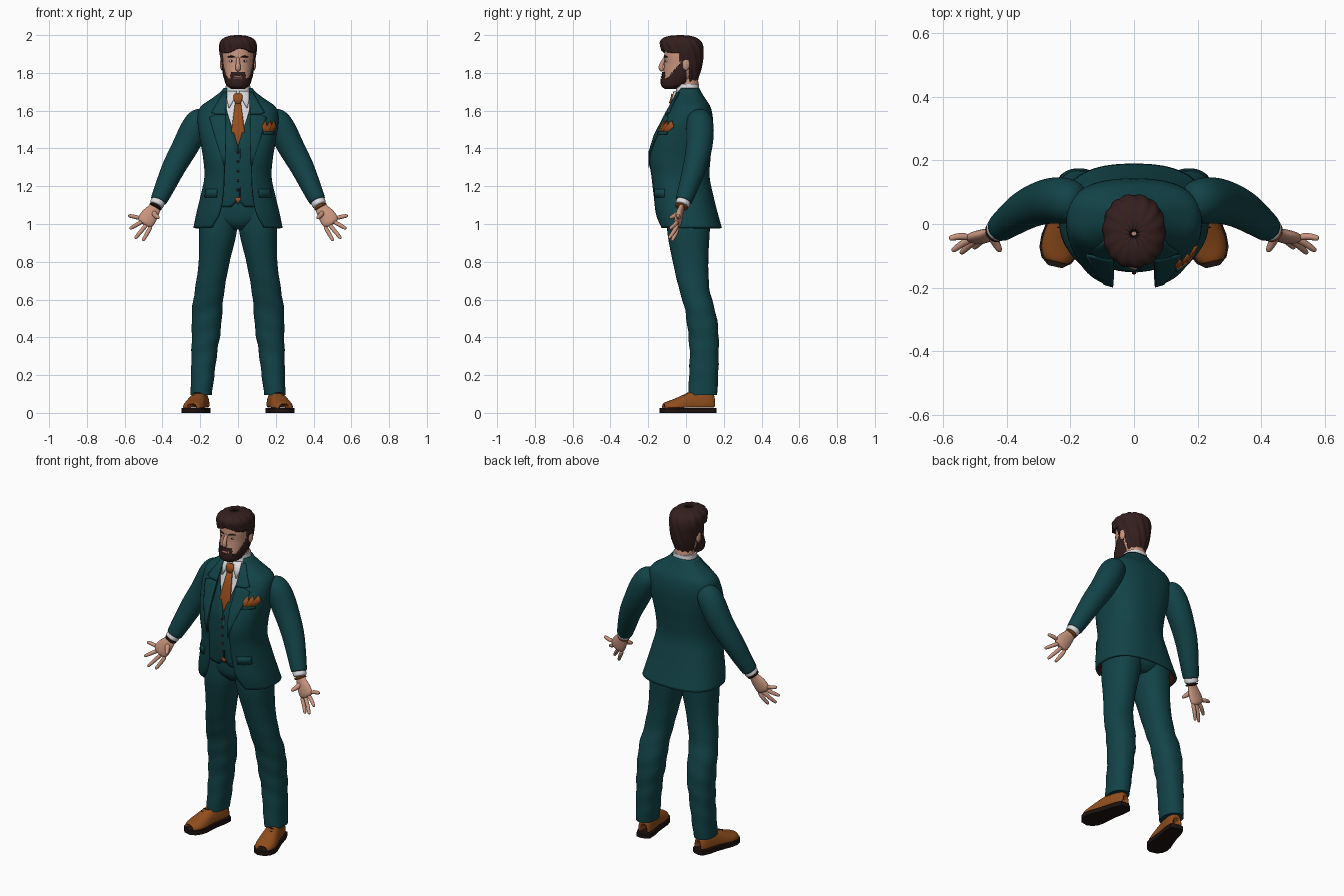
import bpy, bmesh
from math import sin, cos, pi, asin, radians
from mathutils import Vector, Matrix

if "Cube" in bpy.data.objects:
    bpy.data.objects.remove(bpy.data.objects["Cube"])


def material(name, *rgb):
    m = bpy.data.materials.new(name)
    m.use_nodes = True
    m.diffuse_color = (*rgb, 1)
    m.node_tree.nodes["Principled BSDF"].inputs["Base Color"].default_value = (*rgb, 1)
    return m


teal = material("teal cloth", .006, .056, .064)
white = material("white shirt", .72, .72, .75)
rust = material("rust silk", .32, .075, .012)
leather = material("tan leather", .28, .075, .012)
skin = material("skin", .58, .3, .21)
brown = material("dark brown hair", .034, .014, .013)
sole_dark = material("dark sole", .012, .006, .005)
maroon = material("maroon lining", .045, .007, .006)
lip = material("lip", .36, .13, .1)


def build(name, bm, mats, thick=0, smooth=2, angle=45):
    """Turn a bmesh into a smooth-shaded object."""
    me = bpy.data.meshes.new(name)
    bm.to_mesh(me)
    bm.free()
    ob = bpy.data.objects.new(name, me)
    bpy.context.collection.objects.link(ob)
    for m in mats:
        me.materials.append(m)
    if thick:
        mod = ob.modifiers.new("thickness", 'SOLIDIFY')
        mod.thickness = thick
        mod.material_offset = len(mats) - 1
    bpy.ops.object.select_all(action='DESELECT')
    ob.select_set(True)
    bpy.context.view_layer.objects.active = ob
    bpy.ops.object.shade_smooth_by_angle(angle=radians(angle))
    return ob


def grid(rows, flip=False, keep=None, cap=False, recalc=False):
    """Skin a list of point rows with quads."""
    bm = bmesh.new()
    vs = [[bm.verts.new(p) for p in row] for row in rows]
    for a, b in zip(vs, vs[1:]):
        for i in range(len(a) - 1):
            q = [a[i], a[i + 1], b[i + 1], b[i]]
            c = sum((v.co for v in q), Vector()) / 4
            if keep is None or keep(c):
                bm.faces.new(q[::-1] if flip else q)
    bmesh.ops.remove_doubles(bm, verts=bm.verts, dist=.00005)
    bmesh.ops.delete(bm, geom=[v for v in bm.verts if not v.link_faces], context='VERTS')
    if cap:
        bmesh.ops.holes_fill(bm, edges=[e for e in bm.edges if e.is_boundary], sides=0)
    if recalc:
        bmesh.ops.recalc_face_normals(bm, faces=bm.faces)
    return bm


def sample(tab, z):
    """Smoothly interpolate a table of (z, half width, front, back, opening, centre x)."""
    tab = [(tuple(r) + (0, 0))[:6] for r in tab]
    n = len(tab) - 1
    z = min(max(z, tab[0][0]), tab[n][0])
    i = next(k for k in range(n) if z <= tab[k + 1][0])
    h = tab[i + 1][0] - tab[i][0]
    u = (z - tab[i][0]) / h

    def slope(k, c):
        a, b = tab[max(k - 1, 0)], tab[min(k + 1, n)]
        return (b[c] - a[c]) / (b[0] - a[0]) * h
    out = []
    for c in range(1, 6):
        p, q = tab[i][c], tab[i + 1][c]
        a, b = slope(i, c), slope(i + 1, c)
        out.append(p + u * a + u * u * (3 * (q - p) - 2 * a - b) + u ** 3 * (2 * (p - q) + a + b))
    return out


def power(v, p):
    return abs(v) ** p * (1 if v >= 0 else -1)


def loft(name, tab, mats, p=.85, n=48, rows=40, s=1, off=0, ridge=None, keep=None, cap=False, thick=0):
    """Stack rounded horizontal sections, with an optional front opening."""
    pts = []
    for r in range(rows + 1):
        z = tab[0][0] + (tab[-1][0] - tab[0][0]) * r / rows
        hx, yf, yb, gap, cx = sample(tab, z)
        t0 = asin(min(1, (max(gap, 0) / hx) ** (1 / p)))
        row = []
        for i in range(n + 1):
            t = t0 + (2 * pi - 2 * t0) * i / n
            d = off + (ridge(t, z) if ridge else 0)
            row.append((s * (cx + (hx + d) * power(sin(t), p)),
                        (yf + yb) / 2 - ((yb - yf) / 2 + d) * power(cos(t), p), z))
        pts.append(row)
    return build(name, grid(pts, s < 0, keep, cap), mats, thick)


def patch(name, tab, rows, mat, off=.006, s=1, p=.85, thick=.006):
    """Lay a thin panel on the front of a loft; rows are (z, x from, x to)."""
    pts = []
    for z, x0, x1 in rows:
        hx, yf, yb = sample(tab, z)[:3]
        row = []
        for i in range(7):
            x = x0 + (x1 - x0) * i / 6
            st = min(.98, (abs(x) / hx) ** (1 / p))
            row.append((s * x, (yf + yb) / 2 - (yb - yf) / 2 * (1 - st * st) ** (p / 2) - off, z))
        pts.append(row)
    return build(name, grid(pts, s < 0), [mat], thick)


def tube(name, path, mat, s=1, flat=1, n=14, level=2):
    """Sweep a round section along (x, y, z, radius); flat squashes it front to back."""
    c = [Vector((s * q[0], q[1], q[2])) for q in path]
    rows = []
    for k, q in enumerate(path):
        t = (c[min(k + 1, len(c) - 1)] - c[max(k - 1, 0)]).normalized()
        u = t.cross(Vector((0, 1, 0))).normalized()
        v = u.cross(t)
        rows.append([c[k] + q[3] * (u * cos(a) + v * sin(a) * flat)
                     for a in (2 * pi * i / n for i in range(n + 1))])
    ob = build(name, grid(rows, cap=True, recalc=True), [mat], angle=80)
    ob.modifiers.new("round", 'SUBSURF').levels = level
    ob.modifiers["round"].render_levels = level
    return ob


def ball(name, loc, size, mat):
    bm = bmesh.new()
    bmesh.ops.create_uvsphere(bm, u_segments=20, v_segments=12, radius=1,
                              matrix=Matrix.Translation(loc) @ Matrix.Diagonal((*size, 1)))
    return build(name, bm, [mat], angle=80)


# Suit: jacket with lining, waistcoat, shirt, trousers
jacket = [(.98, .236, -.15, .19, .14), (1.05, .222, -.168, .17, .1), (1.15, .198, -.178, .145, .08),
          (1.25, .178, -.19, .125, .074), (1.35, .185, -.2, .13, .07), (1.45, .202, -.175, .14, .068),
          (1.55, .214, -.125, .143, .068), (1.62, .2, -.088, .13, .066), (1.66, .145, -.066, .105, .062),
          (1.7, .092, -.05, .08, .06), (1.72, .076, -.04, .07, .058)]
vest = [(1.09, .16, -.13, .1, .035), (1.13, .155, -.138, .1, 0), (1.25, .15, -.15, .1, 0),
        (1.38, .16, -.15, .11, 0), (1.42, .165, -.145, .11, .003), (1.6, .16, -.095, .1, .06),
        (1.64, .13, -.075, .09, .064)]
shirt = [(1.36, .15, -.125, .09), (1.5, .15, -.115, .09), (1.6, .135, -.084, .08),
         (1.66, .1, -.064, .08), (1.7, .07, -.055, .072), (1.74, .064, -.05, .068)]
pelvis = [(.97, .05, -.06, .09), (1, .12, -.09, .12), (1.04, .17, -.105, .13),
          (1.12, .175, -.11, .12), (1.25, .145, -.11, .1)]
leg = [(.095, .056, .012, .165, 0, .195), (.2, .062, .016, .17, 0, .187), (.32, .068, .02, .173, 0, .178),
       (.45, .077, .008, .17, 0, .167), (.55, .08, -.006, .152, 0, .163), (.65, .078, -.035, .125, 0, .15),
       (.8, .082, -.07, .118, 0, .126), (.95, .099, -.098, .125, 0, .107), (1.05, .1, -.1, .13, 0, .1),
       (1.15, .085, -.1, .11, 0, .09)]
loft("jacket", jacket, [teal, maroon], p=.8, n=64, rows=50, thick=.012)
loft("waistcoat", vest, [teal], thick=.006)
loft("shirt", shirt, [white], cap=True)
loft("trouser_seat", pelvis, [teal], cap=True)
patch("waistcoat_front_edge", vest, [(1.14, .004, .012), (1.4, .004, .012)], teal, .004)
for k in range(5):
    ball("waistcoat_button", (0, -.153 + .003 * abs(k - 3), 1.18 + .05 * k), (.007, .006, .007), maroon)

# Tie, with its tip below the waistcoat
patch("tie", shirt, [(1.38, -.03, .03), (1.43, -.037, .037), (1.5, -.034, .034), (1.58, -.024, .024),
                     (1.645, -.015, .015)], rust, .012, thick=.009)
patch("tie_knot", shirt, [(1.64, -.014, .014), (1.665, -.024, .024), (1.69, -.022, .022)], rust, .02, thick=.016)
patch("tie_tip", vest, [(1.105, -.003, .003), (1.14, -.017, .017)], rust, .002)

# Pocket square
for x, lean in ((.15, -.008), (.165, .002), (.178, .012)):
    patch("pocket_square", jacket, [(1.485, x - .012, x + .012), (1.515, x - .014 + lean, x + .014 + lean),
                                    (1.545, x + lean, x + lean + .005)], rust, .007 + x / 50, p=.8)
patch("breast_pocket", jacket, [(1.475, .135, .19), (1.49, .135, .19)], teal, .013, p=.8)


def creases(t, z):
    return .0025 * sin(z * 55 + 2 * sin(t)) * max(0, 1 - abs(z - .4) / .45)


for s in (1, -1):
    side = "left_" if s > 0 else "right_"
    loft(side + "trouser_leg", leg, [teal], p=.9, s=s, ridge=creases, cap=True)
    patch(side + "lapel", jacket, [(1.3, .069, .071), (1.38, .066, .095), (1.47, .064, .125), (1.565, .064, .152),
                                   (1.58, .064, .118)], teal, .008, s, .8)
    patch(side + "jacket_collar", jacket, [(1.582, .064, .116), (1.592, .064, .142), (1.64, .062, .112),
                                           (1.7, .058, .078)], teal, .008, s, .8)
    patch(side + "pocket_flap", jacket, [(1.14, .115, .178), (1.185, .11, .172)], teal, .007, s, .8)
    patch(side + "shirt_collar", shirt, [(1.615, .046, .05), (1.66, .022, .06), (1.705, .006, .062)],
          white, .012, s)

    # Arms and hands
    tube(side + "sleeve", [(.16, .065, 1.575, .05), (.205, .073, 1.555, .074), (.245, .075, 1.48, .077),
                           (.285, .07, 1.395, .071), (.34, .048, 1.305, .065), (.385, .015, 1.2, .055),
                           (.42, -.012, 1.125, .046), (.422, -.014, 1.12, .044)], teal, s)
    tube(side + "cuff", [(.41, -.005, 1.145, .038), (.43, -.018, 1.105, .04), (.434, -.021, 1.097, .038)], white, s)
    tube(side + "wrist_band", [(.433, -.021, 1.098, .034), (.436, -.023, 1.092, .037), (.44, -.025, 1.085, .034)],
         leather if s > 0 else sole_dark, s)
    tube(side + "palm", [(.425, -.015, 1.115, .03), (.442, -.026, 1.08, .033), (.462, -.034, 1.055, .045),
                         (.485, -.042, 1.02, .05), (.5, -.046, .995, .042)], skin, s, .45)
    for k, tip in enumerate([(.505, -.075, .91), (.546, -.092, .922), (.573, -.085, .975), (.582, -.045, 1.045)]):
        a = Vector((.458 + .02 * k, -.042, .99 + .014 * k))
        b = Vector(tip)
        m = (a + b) / 2 + Vector((0, .006, 0))
        tube(side + "finger", [(*a, .013), (*m, .012), (*a.lerp(b, .9), .0105), (*b, .006)], skin, s, n=8)
    tube(side + "thumb", [(.45, -.03, 1.065, .018), (.438, -.055, 1.045, .015), (.425, -.078, 1.035, .012),
                          (.42, -.088, 1.03, .006)], skin, s, n=8)

    # Shoes: arched upper, sole and laces, toes turned out
    turn = Matrix.Translation((s * .215, .012, 0)) @ Matrix.Rotation(s * radians(13), 4, 'Z')
    last = [(.15, .012, .04), (.14, .036, .085), (.09, .045, .1), (.04, .046, .1), (-.01, .052, .085),
            (-.06, .06, .06), (-.1, .058, .045), (-.13, .044, .036), (-.15, .018, .02)]
    upper = [[turn @ Vector((w * power(cos(pi * i / 16), .8), y, .02 + h * power(sin(pi * i / 16), .8)))
              for i in range(17)] for y, w, h in last]
    shoe = build(side + "shoe", grid(upper, cap=True, recalc=True), [leather], angle=60)
    shoe.modifiers.new("round", 'SUBSURF').levels = 2
    bm = bmesh.new()
    rim = [(w + .004, y) for y, w, h in last] + [(-w - .004, y) for y, w, h in reversed(last)]
    f = bm.faces.new([bm.verts.new(turn @ Vector((x, y, 0))) for x, y in rim])
    top = bmesh.ops.extrude_face_region(bm, geom=[f])["geom"]
    bmesh.ops.translate(bm, verts=[v for v in top if isinstance(v, bmesh.types.BMVert)], vec=(0, 0, .026))
    bmesh.ops.recalc_face_normals(bm, faces=bm.faces)
    build(side + "sole", bm, [sole_dark])
    for k in range(3):
        c = turn @ Vector((0, -.005 - .018 * k, .104 - .011 * k))
        ball(side + "lace", c, (.022, .004, .004), sole_dark)

# Head: skull, neck, hair and beard shells
head = [(1.715, .028, -.105, -.05), (1.73, .05, -.122, -.01), (1.76, .064, -.127, .03), (1.8, .074, -.12, .06),
        (1.85, .079, -.115, .075), (1.9, .082, -.115, .08), (1.95, .075, -.105, .07), (1.98, .045, -.07, .04)]
hair = [(1.755, .06, -.1, .06), (1.82, .082, -.11, .08), (1.88, .092, -.125, .09), (1.93, .098, -.134, .092),
        (1.965, .093, -.136, .08), (1.985, .074, -.118, .055), (1.996, .045, -.085, .02), (2, .012, -.04, -.02)]
loft("head", head, [skin], p=.92, cap=True)
tube("neck", [(0, .015, 1.66, .062), (0, .012, 1.72, .058), (0, .005, 1.8, .06)], skin)


def hair_area(c):
    hairline = 1.918 + .012 * sin(c.x * 40 + 1)
    return c.z > hairline or c.y > (-.035 if c.z > 1.86 else .018)


def beard_area(c):
    moustache = abs(c.x) < .036 and 1.788 < c.z < 1.806
    cheek = c.z < 1.77 + max(0, c.y + .1) * 1.15 and c.y < .0
    return c.y < 0 and (moustache or cheek or (.026 < abs(c.x) < .04 and c.z < 1.79))


loft("hair", hair, [brown], p=.92, n=96, rows=70, keep=hair_area, thick=.02,
     ridge=lambda t, z: .0025 * sin(14 * t + 45 * z))
loft("beard", head, [brown], p=.92, n=96, rows=80, off=.007, keep=beard_area, thick=.01,
     ridge=lambda t, z: .001 * sin(30 * t + 90 * z))

# Face
tube("nose", [(0, -.108, 1.885, .008), (0, -.122, 1.86, .01), (0, -.134, 1.835, .014), (0, -.132, 1.82, .015),
              (0, -.12, 1.812, .01)], skin)
ball("lips", (0, -.126, 1.779), (.021, .008, .007), lip)
for s in (1, -1):
    ball("ear", (s * .084, .0, 1.845), (.012, .02, .032), skin)
    ball("eye", (s * .033, -.1, 1.863), (.014, .009, .007), white)
    ball("iris", (s * .033, -.107, 1.863), (.005, .003, .005), brown)
    tube("eyebrow", [(.012, -.117, 1.882, .003), (.034, -.113, 1.889, .006), (.056, -.096, 1.884, .003)],
         brown, s, n=8)
